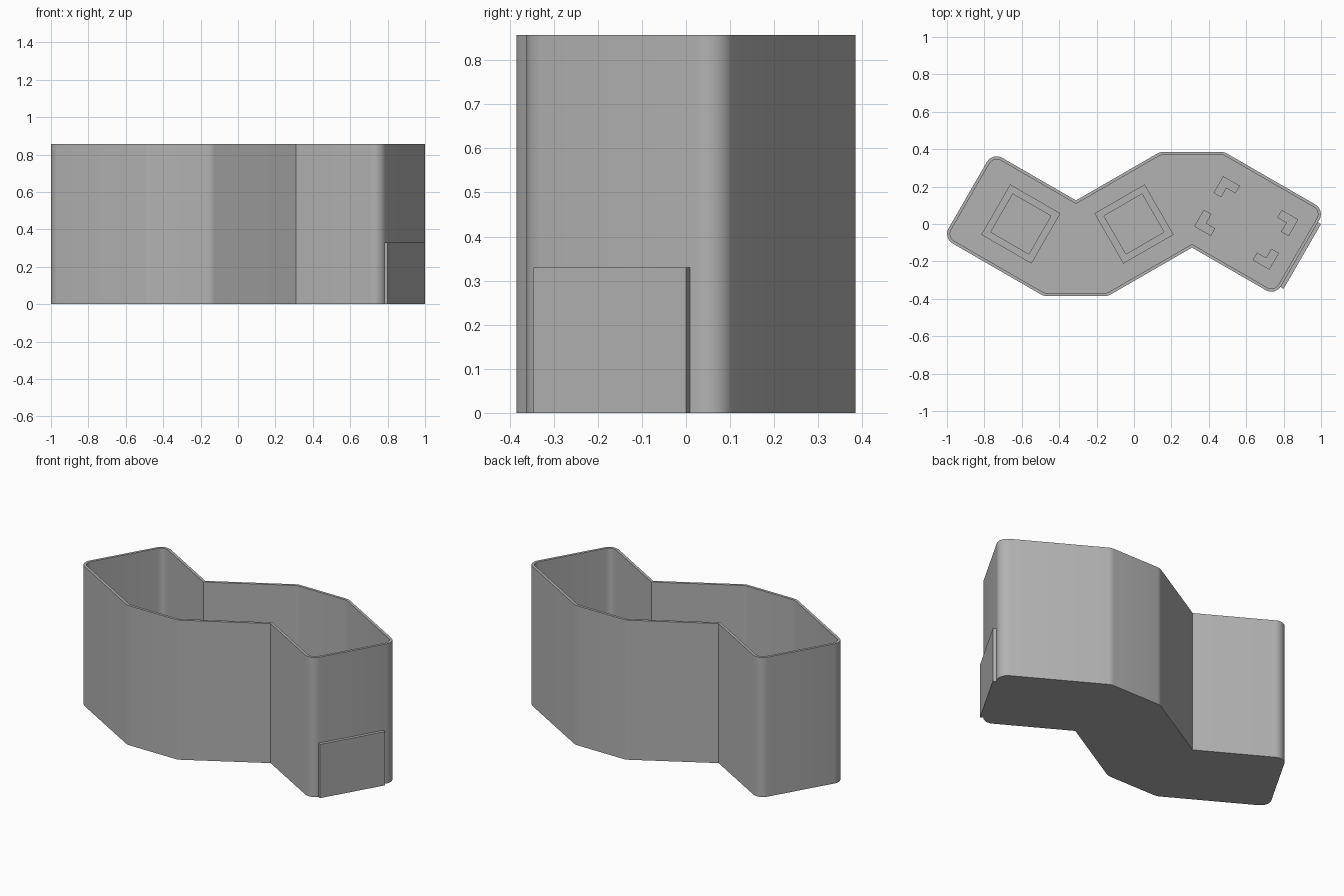
import bpy, bmesh, math
from mathutils import Vector

cube = bpy.data.objects.get("Cube")
if cube:
    bpy.data.objects.remove(cube, do_unlink=True)

HEIGHT, WALL, FLOOR, RADIUS = 0.857, 0.016, 0.016, 0.06
U = Vector((math.cos(math.radians(30)), -0.5))   # axes of the angled end bays
V = Vector((0.5, math.cos(math.radians(30))))

grey = bpy.data.materials.new("plain_grey")
grey.use_nodes = True
grey.diffuse_color = (0.45, 0.45, 0.45, 1)
grey.node_tree.nodes["Principled BSDF"].inputs["Base Color"].default_value = (0.45, 0.45, 0.45, 1)


def finish(name, bm, smooth=False):
    bmesh.ops.recalc_face_normals(bm, faces=bm.faces)
    mesh = bpy.data.meshes.new(name)
    bm.to_mesh(mesh)
    bm.free()
    obj = bpy.data.objects.new(name, mesh)
    bpy.context.collection.objects.link(obj)
    mesh.materials.append(grey)
    if smooth:
        bpy.ops.object.select_all(action='DESELECT')
        obj.select_set(True)
        bpy.context.view_layer.objects.active = obj
        bpy.ops.object.shade_smooth_by_angle(angle=math.radians(30))
    return obj


def ring(bm, pts, z):
    return [bm.verts.new((p.x, p.y, z)) for p in pts]


def bridge(bm, a, b):
    for i in range(len(a)):
        j = (i + 1) % len(a)
        bm.faces.new((a[i], a[j], b[j], b[i]))


def prism(name, pts, z0, z1):
    bm = bmesh.new()
    low, high = ring(bm, pts, z0), ring(bm, pts, z1)
    bridge(bm, low, high)
    bm.faces.new(low)
    bm.faces.new(high)
    return finish(name, bm)


def outline(corners, inset):
    """Counter-clockwise outline, inset, with rounded outer corners."""
    pts, n = [], len(corners)
    for i, p in enumerate(corners):
        d0 = (p - corners[i - 1]).normalized()
        d1 = (corners[(i + 1) % n] - p).normalized()
        n0, n1 = Vector((-d0.y, d0.x)), Vector((-d1.y, d1.x))
        miter = (n0 + n1) / (1 + n0.dot(n1))
        turn = math.atan2(d0.cross(d1), d0.dot(d1))
        if turn < 0:
            pts.append(p + miter * inset)
            continue
        centre = p + miter * RADIUS
        start = math.atan2(-n0.y, -n0.x)
        steps = max(2, round(turn / math.radians(11)))
        for k in range(steps + 1):
            a = start + turn * k / steps
            pts.append(centre + Vector((math.cos(a), math.sin(a))) * (RADIUS - inset))
    return pts


# Zigzag tub: half of the outline, repeated by a half turn
half = [U * -0.847 + V * -0.575, Vector((-0.483, -0.385)), Vector((-0.139, -0.385)),
        Vector((0.31, -0.126)), U * 0.847 + V * 0.046]
corners = half + [-p for p in half]
outer, inner = outline(corners, 0), outline(corners, WALL)
bm = bmesh.new()
rings = [ring(bm, outer, 0), ring(bm, outer, HEIGHT),
         ring(bm, inner, HEIGHT), ring(bm, inner, FLOOR)]
for a, b in zip(rings, rings[1:]):
    bridge(bm, a, b)
bm.faces.new(rings[0])
bm.faces.new(rings[-1])
finish("tub", bm, smooth=True)

# Label plate on the right-hand end wall
plate = [U * u + V * v for u, v in ((0.845, 0.1), (0.866, 0.1), (0.866, 0.5), (0.845, 0.5))]
prism("end_plate", plate, 0, 0.33)


# Square raised frames on the floor
def frame(name, centre, angle):
    bm = bmesh.new()

    def square(side):
        r = side / math.sqrt(2)
        return [centre + Vector((math.cos(a), math.sin(a))) * r
                for a in (angle + math.pi * (k / 2 + 0.25) for k in range(4))]
    big, small = square(0.31), square(0.235)
    loops = [ring(bm, big, FLOOR), ring(bm, big, 0.06),
             ring(bm, small, 0.06), ring(bm, small, FLOOR)]
    for i in range(4):
        bridge(bm, loops[i], loops[(i + 1) % 4])
    finish(name, bm)


frame("end_frame", Vector((-0.605, 0)), math.radians(-30))
frame("middle_frame", Vector((0, 0)), math.radians(30))

# Four corner brackets on the floor
ARM, THICK = 0.103, 0.047
for su in (-1, 1):
    for sv in (-1, 1):
        corner = U * (0.517 + su * 0.232) + V * (0.305 + sv * 0.155)
        shape = ((0, 0), (ARM, 0), (ARM, THICK), (THICK, THICK), (THICK, ARM), (0, ARM))
        pts = [corner - U * su * a - V * sv * b for a, b in shape]
        prism("corner_bracket", pts, FLOOR, 0.06)
